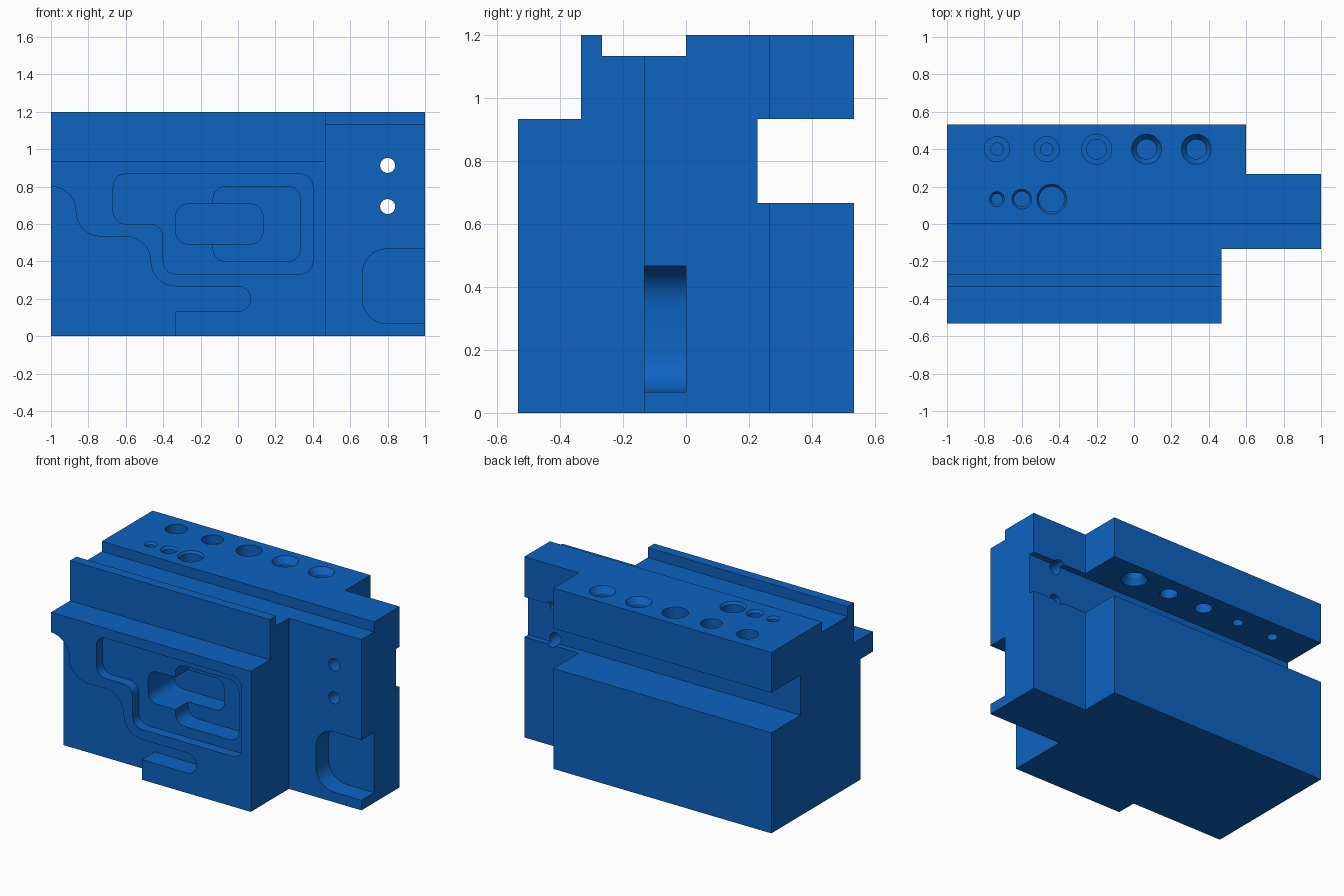
import bpy, bmesh, math
from mathutils import Vector

cube = bpy.data.objects.get("Cube")
if cube:
    bpy.data.objects.remove(cube, do_unlink=True)

blue = bpy.data.materials.new("machined_blue")
blue.use_nodes = True
colour = (0.004, 0.125, 0.53, 1)
blue.diffuse_color = colour
blue.node_tree.nodes["Principled BSDF"].inputs["Base Color"].default_value = colour


def loft(name, loops):
    """Closed solid through matching loops of points, capped at both ends."""
    bm = bmesh.new()
    rings = [[bm.verts.new(p) for p in loop] for loop in loops]
    n = len(rings[0])
    for a, b in zip(rings, rings[1:]):
        for k in range(n):
            j = (k + 1) % n
            bm.faces.new((a[k], a[j], b[j], b[k]))
    bm.faces.new(rings[0][::-1])
    bm.faces.new(rings[-1])
    bm.normal_update()
    # Turn the faces outward
    if bm.calc_volume(signed=True) < 0:
        bmesh.ops.reverse_faces(bm, faces=bm.faces[:])
    mesh = bpy.data.meshes.new(name)
    bm.to_mesh(mesh)
    bm.free()
    mesh.materials.append(blue)
    ob = bpy.data.objects.new(name, mesh)
    bpy.context.collection.objects.link(ob)
    return ob


def rounded(corners, steps=8):
    """Outline from right-angled corners (a, b, radius)."""
    out = []
    n = len(corners)
    for i, (a, b, r) in enumerate(corners):
        p = Vector((a, b))
        u = (Vector(corners[i - 1][:2]) - p).normalized()
        v = (Vector(corners[(i + 1) % n][:2]) - p).normalized()
        c = p + r * (u + v)
        for k in range(steps + 1 if r else 1):
            t = math.pi / 2 * k / steps
            q = c - r * (v * math.cos(t) + u * math.sin(t)) if r else p
            out.append(q)
    # Drop repeated points, including the one that closes the loop
    return [q for i, q in enumerate(out) if (q - out[i - 1]).length > 1e-4]


def rect(a0, b0, a1, b1, r=0):
    return rounded([(a0, b0, r), (a1, b0, r), (a1, b1, r), (a0, b1, r)])


def prism(name, outline, axis, lo, hi):
    """Extrude a flat outline along x (outline y,z), y (x,z) or z (x,y)."""
    place = {"x": lambda a, b, d: (d, a, b),
             "y": lambda a, b, d: (a, d, b),
             "z": lambda a, b, d: (a, b, d)}[axis]
    return loft(name, [[place(a, b, d) for a, b in outline] for d in (lo, hi)])


def bore(name, x, y, profile, segments=32):
    """Turned cutter around a vertical axis from (radius, z) pairs."""
    angles = [2 * math.pi * k / segments for k in range(segments)]
    return loft(name, [[(x + r * math.cos(t), y + r * math.sin(t), z) for t in angles]
                       for r, z in profile])


# Main block: side profile (y, z) run along the full length
block = prism("machined_block", [
    (-.533, 0), (-.533, .933), (-.333, .933), (-.333, 1.2), (-.267, 1.2),
    (-.267, 1.133), (0, 1.133), (0, 1.2), (.533, 1.2), (.533, .933),
    (.227, .933), (.227, .667), (.533, .667), (.533, 0)], "x", -1, 1)

cutters = [
    # Corner notches at the narrow end
    prism("front_notch", rect(.467, -.8, 1.2, -.133), "z", -.2, 1.4),
    prism("back_notch", rect(.6, .267, 1.2, .8), "z", -.2, 1.4),
    # Round-cornered end pocket
    prism("end_pocket", rounded([(.665, .067, .133), (1.3, .067, 0),
                                 (1.3, .467, 0), (.665, .467, .133)]), "y", -.3, 0),
    # Stepped recess at the lower front
    prism("front_recess", rounded([
        (-1.3, .8, 0), (-.867, .8, .133), (-.867, .533, .133), (-.467, .533, .133),
        (-.467, .267, .133), (.067, .267, .067), (.067, .133, .067),
        (-.333, .133, 0), (-.333, -.2, 0), (-1.3, -.2, 0)]), "y", -.8, -.4),
    # Three nested front pockets, each deeper than the last
    prism("outer_pocket", rounded([
        (-.667, .867, .067), (.4, .867, .067), (.4, .333, .067),
        (-.4, .333, .067), (-.4, .6, .067), (-.667, .6, .067)]), "y", -.8, -.467),
    prism("middle_pocket", rect(-.133, .4, .333, .8, .067), "y", -.8, -.333),
    prism("inner_pocket", rect(-.333, .493, .133, .707, .067), "y", -.8, -.2),
]

# Cross holes through the narrow end
for z in (.693, .913):
    cutters.append(prism("cross_hole", rect(.76, z - .04, .84, z + .04, .04), "y", -.4, .5))

# Back row: counterbored holes down into the rear slot
for x, r_out, r_in, depth in ((-.733, .067, .033, .133), (-.467, .067, .033, .053),
                              (-.2, .08, .053, .133)):
    z = 1.2 - depth
    cutters.append(bore("counterbore", x, .4, [(r_out, 1.3), (r_out, z), (r_in, z), (r_in, .8)]))

# Back row: countersunk holes, the last one on both ends
sink = [(.0935, 1.22), (.053, 1.16)]
cutters.append(bore("countersink", .067, .4, sink + [(.053, .8)]))
cutters.append(bore("double_countersink", .333, .4, sink + [(.053, .973), (.0935, .913)]))

# Front row: chamfered blind holes
for x, r in ((-.733, .04), (-.6, .053), (-.44, .08)):
    cutters.append(bore("blind_hole", x, .133,
                        [(r + .012, 1.215), (r - .012, 1.185), (r - .012, 1.0)]))

# Cut everything in turn, then remove the cutters
bpy.ops.object.select_all(action="DESELECT")
bpy.context.view_layer.objects.active = block
block.select_set(True)
for cutter in cutters:
    cutter.hide_render = True
    mod = block.modifiers.new("cut", "BOOLEAN")
    mod.operation = "DIFFERENCE"
    mod.solver = "EXACT"
    mod.object = cutter
    bpy.ops.object.modifier_apply(modifier=mod.name)
    bpy.data.objects.remove(cutter, do_unlink=True)

bpy.ops.object.shade_smooth_by_angle(angle=math.radians(30))
